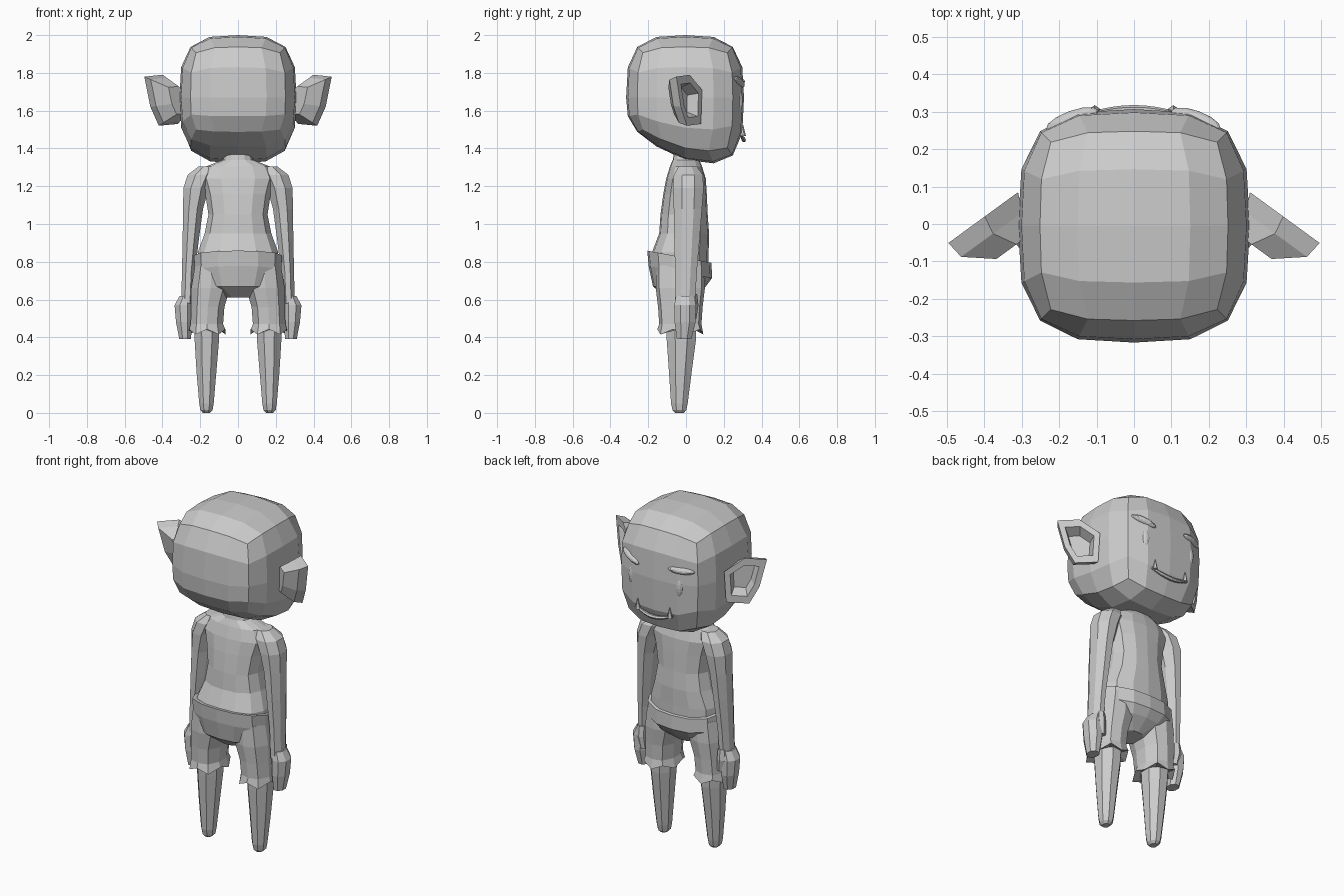
import bpy, bmesh, math
from mathutils import Vector, Matrix

default = bpy.data.objects.get("Cube")
if default:
    bpy.data.objects.remove(default)

clay = bpy.data.materials.new("plain_grey")
clay.use_nodes = True
GREY = (0.6, 0.6, 0.6, 1)
clay.diffuse_color = GREY
clay.node_tree.nodes["Principled BSDF"].inputs["Base Color"].default_value = GREY


def finish(name, bm, mirror=False):
    """Turn a bmesh into a flat-shaded object, mirrored across x if asked."""
    if mirror:
        copy = bmesh.ops.duplicate(bm, geom=bm.verts[:] + bm.edges[:] + bm.faces[:])["geom"]
        for v in copy:
            if isinstance(v, bmesh.types.BMVert):
                v.co.x = -v.co.x
    bmesh.ops.recalc_face_normals(bm, faces=bm.faces)
    mesh = bpy.data.meshes.new(name)
    bm.to_mesh(mesh)
    bm.free()
    mesh.materials.append(clay)
    obj = bpy.data.objects.new(name, mesh)
    bpy.context.collection.objects.link(obj)
    return obj


def ring(cx, cy, z, rx, ry, sides, power=2.5):
    """Squared-off oval of points at one height."""
    pts = []
    for i in range(sides):
        a = math.tau * (i + 0.5) / sides
        c, s = math.cos(a), math.sin(a)
        k = (abs(c) ** power + abs(s) ** power) ** (-1 / power)
        pts.append(Vector((cx + rx * k * c, cy + ry * k * s, z)))
    return pts


def bridge(bm, rings):
    """Skin a list of point rings and close both ends."""
    loops = [[bm.verts.new(p) for p in r] for r in rings]
    n = len(loops[0])
    for a, b in zip(loops, loops[1:]):
        for i in range(n):
            j = (i + 1) % n
            bm.faces.new((a[i], a[j], b[j], b[i]))
    bm.faces.new(loops[0])
    bm.faces.new(loops[-1])


def loft(name, sections, sides, mirror=False):
    bm = bmesh.new()
    bridge(bm, [ring(*s, sides) for s in sections])
    return finish(name, bm, mirror)


# Head: gridded cube inflated to a rounded box, jaw pushed forward and down
bm = bmesh.new()
bmesh.ops.create_cube(bm, size=2)
bmesh.ops.subdivide_edges(bm, edges=bm.edges[:], cuts=3, use_grid_fill=True)
for v in bm.verts:
    p = v.co / sum(abs(c) ** 3.3 for c in v.co) ** (1 / 3.3)
    jaw = max(0, -p.z)
    v.co = (p.x * 0.31, p.y * 0.312 - 0.005, 1.67 + p.z * 0.33)
    v.co.z -= jaw * p.y * (0.13 if p.y < 0 else 0.06)
finish("head", bm)

# Ears: pointed rim with a sunken bowl and a narrower back shell
along, facing = Vector((0.81, -0.59, 0)), Vector((0.59, 0.81, 0))
base = Vector((0.31, 0.085, 0))
rim = [base + along * u + Vector((0, 0, z)) for u, z in
       ((0, 1.71), (0.11, 1.79), (0.23, 1.78), (0.19, 1.62), (0.135, 1.52), (0.01, 1.53))]
mid = base + along * 0.1 + Vector((0, 0, 1.655))


def shrink(scale, depth, slide=0.0):
    return [mid + (p - mid) * scale - facing * depth + along * slide for p in rim]


bm = bmesh.new()
bridge(bm, [shrink(0.5, 0.06), shrink(0.68, 0.0), rim, shrink(0.88, 0.05, 0.01), shrink(0.55, 0.11, -0.02)])
finish("ears", bm, mirror=True)


def blob(name, centre, size, tilt, turn):
    """Flattened ball lying against the face."""
    bm = bmesh.new()
    bmesh.ops.create_uvsphere(bm, u_segments=12, v_segments=8, radius=1)
    mat = (Matrix.Translation(centre) @ Matrix.Rotation(turn, 4, 'Z')
           @ Matrix.Rotation(tilt, 4, 'Y') @ Matrix.Diagonal((*size, 1)))
    bmesh.ops.transform(bm, matrix=mat, verts=bm.verts)
    finish(name, bm)


# Eyes and brows, the left brow raised at its outer end
for side, label in ((1, "left"), (-1, "right")):
    blob(label + "_eye", (side * 0.155, 0.283, 1.65), (0.022, 0.018, 0.055), 0, side * -0.2)
    tilt = -0.33 if side > 0 else -0.05
    blob(label + "_brow", (side * 0.165, 0.278, 1.752), (0.075, 0.025, 0.02), tilt, side * -0.35)

# Mouth: slim curved lip
bm = bmesh.new()
rings = []
for i in range(9):
    t = i / 4 - 1
    c = Vector((0.12 * t, 0.306 - 0.014 * t * t, 1.445 + 0.03 * t * t))
    r = 0.012 * (1 - 0.5 * t * t)
    rings.append([c + Vector((0, math.cos(a) * r, math.sin(a) * r))
                  for a in (math.tau * k / 6 for k in range(6))])
bridge(bm, rings)
finish("mouth", bm)

# Fangs rising from the mouth corners
bm = bmesh.new()
bmesh.ops.create_cone(bm, segments=5, radius1=0.016, radius2=0.001, depth=0.06, cap_ends=True,
                      matrix=Matrix.Translation((0.105, 0.302, 1.495)))
finish("fangs", bm, mirror=True)

# Torso with neck: centre x, centre y, z, half width, half depth
loft("torso", [
    (0, 0, 1.40, 0.06, 0.06), (0, 0, 1.34, 0.08, 0.07), (0, 0, 1.305, 0.17, 0.085),
    (0, 0, 1.24, 0.2, 0.105), (0, -0.005, 1.16, 0.175, 0.115), (0, -0.01, 1.05, 0.158, 0.125),
    (0, -0.01, 0.95, 0.178, 0.132), (0, -0.03, 0.85, 0.215, 0.15), (0, -0.03, 0.76, 0.215, 0.15)], 14)

# Arms hanging straight from rounded shoulders
loft("arms", [
    (0.16, 0.01, 1.305, 0.05, 0.05), (0.195, 0.012, 1.26, 0.075, 0.08),
    (0.222, 0.012, 1.19, 0.07, 0.085), (0.238, 0.01, 1.08, 0.055, 0.078),
    (0.25, 0.005, 0.92, 0.045, 0.07), (0.262, 0, 0.75, 0.036, 0.06),
    (0.268, -0.005, 0.58, 0.034, 0.055)], 8, mirror=True)

# Hands: boxy mitts flaring outward, with a thumb block
loft("hands", [
    (0.275, -0.005, 0.62, 0.035, 0.05), (0.288, -0.005, 0.57, 0.05, 0.06),
    (0.285, -0.005, 0.48, 0.045, 0.058), (0.28, -0.01, 0.39, 0.032, 0.04)], 8, mirror=True)
loft("thumbs", [
    (0.265, 0.035, 0.63, 0.024, 0.024), (0.265, 0.04, 0.57, 0.026, 0.026),
    (0.255, 0.035, 0.5, 0.02, 0.02)], 6, mirror=True)

# Shorts seat: open tilted waistband with a thin lip, rounded underneath
bm = bmesh.new()
rings = [ring(*s, 14) for s in (
    (0, -0.03, 0.77, 0.205, 0.14), (0, -0.03, 0.82, 0.215, 0.15),
    (0, -0.035, 0.82, 0.235, 0.17), (0, -0.03, 0.74, 0.232, 0.168),
    (0, -0.035, 0.67, 0.19, 0.14), (0, -0.035, 0.61, 0.07, 0.07))]
for r in rings[:4]:
    for p in r:
        p.z -= 0.19 * p.y
bridge(bm, rings)
finish("shorts_seat", bm)

# Shorts legs with a zigzag cuff
bm = bmesh.new()
rings = [ring(*s, 10) for s in (
    (0.14, -0.03, 0.78, 0.09, 0.13), (0.145, -0.03, 0.66, 0.105, 0.13),
    (0.16, -0.03, 0.56, 0.09, 0.118), (0.165, -0.03, 0.47, 0.088, 0.112),
    (0.163, -0.03, 0.425, 0.098, 0.122), (0.165, -0.03, 0.44, 0.07, 0.085))]
for i, p in enumerate(rings[4]):
    p.z += 0.018 if i % 2 else -0.01
bridge(bm, rings)
finish("shorts_legs", bm, mirror=True)

# Bare legs tapering to blunt feet
loft("legs", [
    (0.165, -0.025, 0.48, 0.07, 0.085), (0.165, -0.025, 0.38, 0.067, 0.08),
    (0.167, -0.03, 0.22, 0.055, 0.063), (0.167, -0.035, 0.05, 0.04, 0.046),
    (0.167, -0.035, 0.015, 0.034, 0.038), (0.167, -0.035, 0, 0.02, 0.024)], 8, mirror=True)
